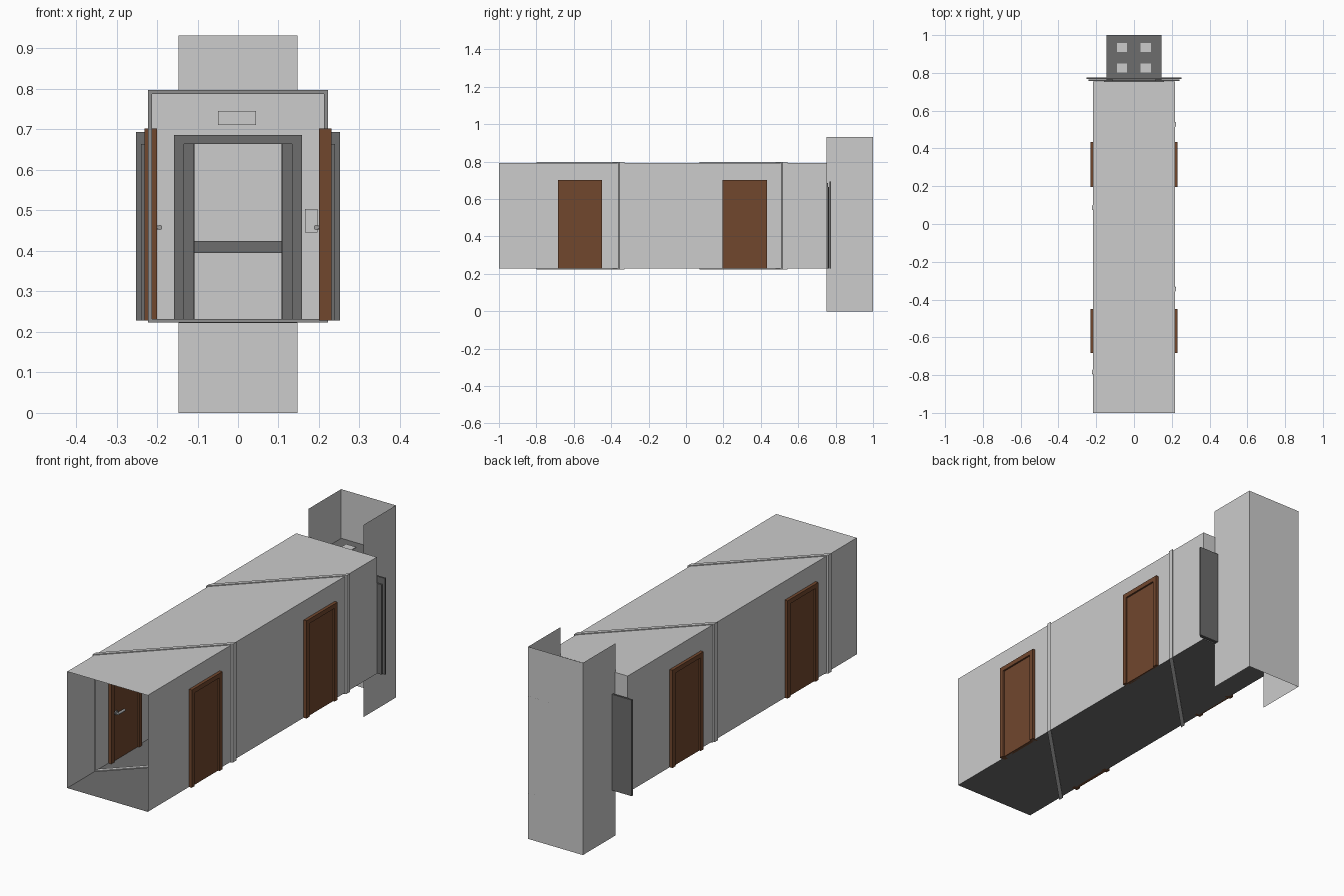
import bpy, bmesh, math
from mathutils import Vector

if "Cube" in bpy.data.objects:
    bpy.data.objects.remove(bpy.data.objects["Cube"])


def mat(name, r, g, b):
    m = bpy.data.materials.new(name)
    m.diffuse_color = (r, g, b, 1)
    m.use_nodes = True
    m.node_tree.nodes["Principled BSDF"].inputs["Base Color"].default_value = m.diffuse_color
    return m


LIGHT = mat("light_grey", 0.604, 0.604, 0.604)
DARK = mat("dark_grey", 0.153, 0.153, 0.153)
BROWN = mat("brown_wood", 0.165, 0.063, 0.027)
METAL = mat("handle_metal", 0.36, 0.36, 0.36)


def finish(name, bm, material):
    me = bpy.data.meshes.new(name)
    bm.to_mesh(me)
    bm.free()
    me.materials.append(material)
    ob = bpy.data.objects.new(name, me)
    bpy.context.collection.objects.link(ob)
    return ob


def add_box(bm, x0, x1, y0, y1, z0, z1):
    vs = bmesh.ops.create_cube(bm, size=1)["verts"]
    for v in vs:
        v.co = Vector((x0 if v.co.x < 0 else x1,
                       y0 if v.co.y < 0 else y1,
                       z0 if v.co.z < 0 else z1))
    return vs


def boxes(name, material, *dims):
    bm = bmesh.new()
    for d in dims:
        add_box(bm, *d)
    return finish(name, bm, material)


def quads(name, material, *faces):
    bm = bmesh.new()
    for f in faces:
        bm.faces.new([bm.verts.new(p) for p in f])
    return finish(name, bm, material)


def wall_x(x, y0, y1, z0, z1):
    return [(x, y0, z0), (x, y1, z0), (x, y1, z1), (x, y0, z1)]


def wall_y(y, x0, x1, z0, z1):
    return [(x0, y, z0), (x1, y, z0), (x1, y, z1), (x0, y, z1)]


def slab_z(z, x0, x1, y0, y1):
    return [(x0, y0, z), (x1, y0, z), (x1, y1, z), (x0, y1, z)]


W, F, C, END = 0.216, 0.228, 0.793, 0.755

# Corridor shell, open at the front
quads("corridor_walls", LIGHT, wall_x(-W, -1, END, F, C), wall_x(W, -1, END, F, C))
quads("corridor_ceiling", LIGHT, slab_z(C, -W, W, -1, END))
quads("corridor_floor", DARK, slab_z(F, -W, W, -1, END))
quads("end_wall", LIGHT,
      wall_y(END, -W, -0.135, F, C), wall_y(END, 0.135, W, F, C),
      wall_y(END, -0.135, 0.135, 0.67, C))

# Diagonal ribs: rectangular frames sheared along y
for i, yc in enumerate((-0.564, 0.307)):
    bm = bmesh.new()
    o, n, d = 0.222, 0.213, 0.0125
    zb, zt = F - 0.005, C + 0.004
    for dims in ((-o, -n, -d, d, zb, zt), (n, o, -d, d, zb, zt),
                 (-n, n, -d, d, zb, zb + 0.009), (-n, n, -d, d, zt - 0.009, zt)):
        add_box(bm, *dims)
    for v in bm.verts:
        v.co.y += yc + v.co.x
    finish(f"diagonal_rib_{i}", bm, LIGHT)

# Side doors with frames and lever handles
for s, side in ((-1, "left"), (1, "right")):
    for i, (y0, y1) in enumerate(((-0.684, -0.449), (0.195, 0.433))):
        xa, xb = sorted((s * 0.2, s * 0.231))
        la, lb = sorted((s * 0.208, s * 0.223))
        t, top = 0.022, 0.702
        boxes(f"{side}_door_frame_{i}", BROWN,
              (xa, xb, y0, y0 + t, F, top), (xa, xb, y1 - t, y1, F, top),
              (xa, xb, y0 + t, y1 - t, top - t, top))
        boxes(f"{side}_door_leaf_{i}", BROWN, (la, lb, y0 + t, y1 - t, F, top - t))
        hy = y0 + 0.045
        for part, r, depth, loc, rot in (
                ("rose", 0.011, 0.006, (s * 0.206, hy, 0.458), (0, math.pi / 2, 0)),
                ("spindle", 0.005, 0.016, (s * 0.2, hy, 0.458), (0, math.pi / 2, 0)),
                ("lever", 0.006, 0.05, (s * 0.193, hy + 0.02, 0.458), (math.pi / 2, 0, 0))):
            bpy.ops.mesh.primitive_cylinder_add(vertices=16, radius=r, depth=depth,
                                                location=loc, rotation=rot)
            ob = bpy.context.object
            ob.name = f"{side}_handle_{part}_{i}"
            ob.data.materials.append(METAL)
            bpy.ops.object.shade_smooth_by_angle()

# Lift door surround, with the two open sliding leaves on each side
boxes("lift_door_surround", DARK,
      (-0.158, -0.133, 0.746, 0.76, F, 0.686), (0.133, 0.158, 0.746, 0.76, F, 0.686),
      (-0.133, 0.133, 0.746, 0.76, 0.664, 0.686))
for s, side in ((-1, "left"), (1, "right")):
    a, b = sorted((s * 0.11, s * 0.24))
    boxes(f"{side}_lift_leaf", DARK, (a, b, 0.758, 0.765, F, 0.664))
    a, b = sorted((s * 0.108, s * 0.252))
    boxes(f"{side}_lift_backing", DARK, (a, b, 0.767, 0.776, F, 0.694))
boxes("lift_backing_header", DARK, (-0.108, 0.108, 0.767, 0.776, 0.664, 0.694))

# Floor display and call button plates
boxes("floor_display", LIGHT, (-0.049, 0.045, 0.748, 0.754, 0.711, 0.746))
boxes("call_button_plate", LIGHT, (0.165, 0.196, 0.748, 0.754, 0.445, 0.504))

# Lift shaft: three walls, open at front, top and bottom
S, H = 0.147, 0.932
quads("lift_shaft", LIGHT, wall_x(-S, 0.752, 1, 0, H), wall_x(S, 0.752, 1, 0, H),
      wall_y(1, -S, S, 0, H))

# Lift cabin: floor, ceiling with four lights, handrails
boxes("cabin_floor", DARK, (-0.146, 0.146, END, 1.0, 0.222, 0.229))
boxes("cabin_ceiling", DARK, (-0.146, 0.146, 0.776, 1.0, 0.686, 0.694))
boxes("cabin_lights", LIGHT,
      *[(x - 0.027, x + 0.027, y - 0.024, y + 0.024, 0.684, 0.697)
        for x in (-0.064, 0.062) for y in (0.825, 0.934)])
boxes("cabin_handrails", DARK, (-0.146, 0.146, 0.985, 0.998, 0.395, 0.425),
      (-0.146, -0.133, 0.8, 0.985, 0.395, 0.425), (0.133, 0.146, 0.8, 0.985, 0.395, 0.425))
